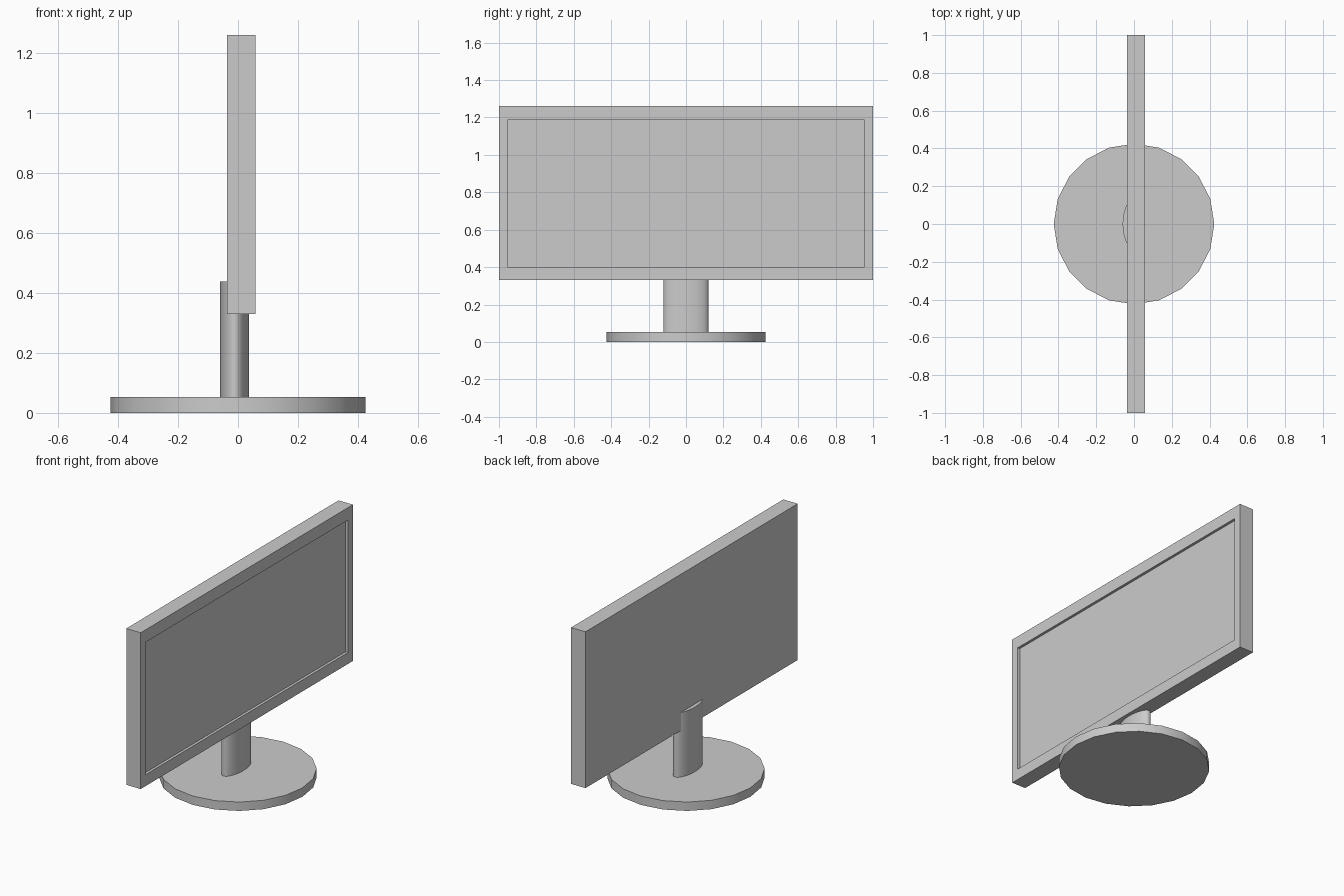
import bpy, bmesh
from mathutils import Matrix, Vector

if "Cube" in bpy.data.objects:
    bpy.data.objects.remove(bpy.data.objects["Cube"])


def finish(bm, name, smooth=False):
    mesh = bpy.data.meshes.new(name)
    bmesh.ops.recalc_face_normals(bm, faces=bm.faces[:])
    bm.to_mesh(mesh)
    bm.free()
    obj = bpy.data.objects.new(name, mesh)
    bpy.context.collection.objects.link(obj)
    if smooth:
        bpy.ops.object.select_all(action='DESELECT')
        obj.select_set(True)
        bpy.context.view_layer.objects.active = obj
        bpy.ops.object.shade_smooth_by_angle(angle=0.6)
    return obj


def elliptic_column(name, sides, cx, rx, ry, z0, z1, smooth):
    bm = bmesh.new()
    place = Matrix.Translation((cx, 0, (z0 + z1) / 2)) @ Matrix.Diagonal((rx, ry, z1 - z0, 1))
    bmesh.ops.create_cone(bm, cap_ends=True, segments=sides, radius1=1, radius2=1,
                          depth=1, matrix=Matrix.Rotation(0, 4, 'Z'))
    # put a corner on the x axis
    first = min(bm.verts, key=lambda v: abs(v.co.y))
    angle = first.co.xy.angle_signed(Vector((1, 0)))
    bmesh.ops.rotate(bm, verts=bm.verts[:], matrix=Matrix.Rotation(-angle, 3, 'Z'))
    bmesh.ops.transform(bm, verts=bm.verts[:], matrix=place)
    return finish(bm, name, smooth)


# Round foot and oval neck
elliptic_column("base", 20, 0, 0.425, 0.425, 0, 0.053, True)
elliptic_column("neck", 32, -0.0115, 0.0485, 0.12, 0.045, 0.438, True)

# Panel: box with a recessed screen on the +x side
X0, X1, Z0, Z1 = -0.037, 0.058, 0.33, 1.262
bm = bmesh.new()
bmesh.ops.create_cube(bm, size=1, matrix=Matrix.Translation(((X0 + X1) / 2, 0, (Z0 + Z1) / 2))
                      @ Matrix.Diagonal((X1 - X0, 2, Z1 - Z0, 1)))
bm.normal_update()
face = max(bm.faces, key=lambda f: f.normal.x)
bmesh.ops.inset_region(bm, faces=[face], thickness=0.067)
for v in face.verts:
    v.co.z = 0.398 if v.co.z < 0.8 else 1.188
screen = bmesh.ops.extrude_discrete_faces(bm, faces=[face])["faces"][0]
bmesh.ops.translate(bm, verts=screen.verts[:], vec=(-0.016, 0, 0))
finish(bm, "monitor_panel")
